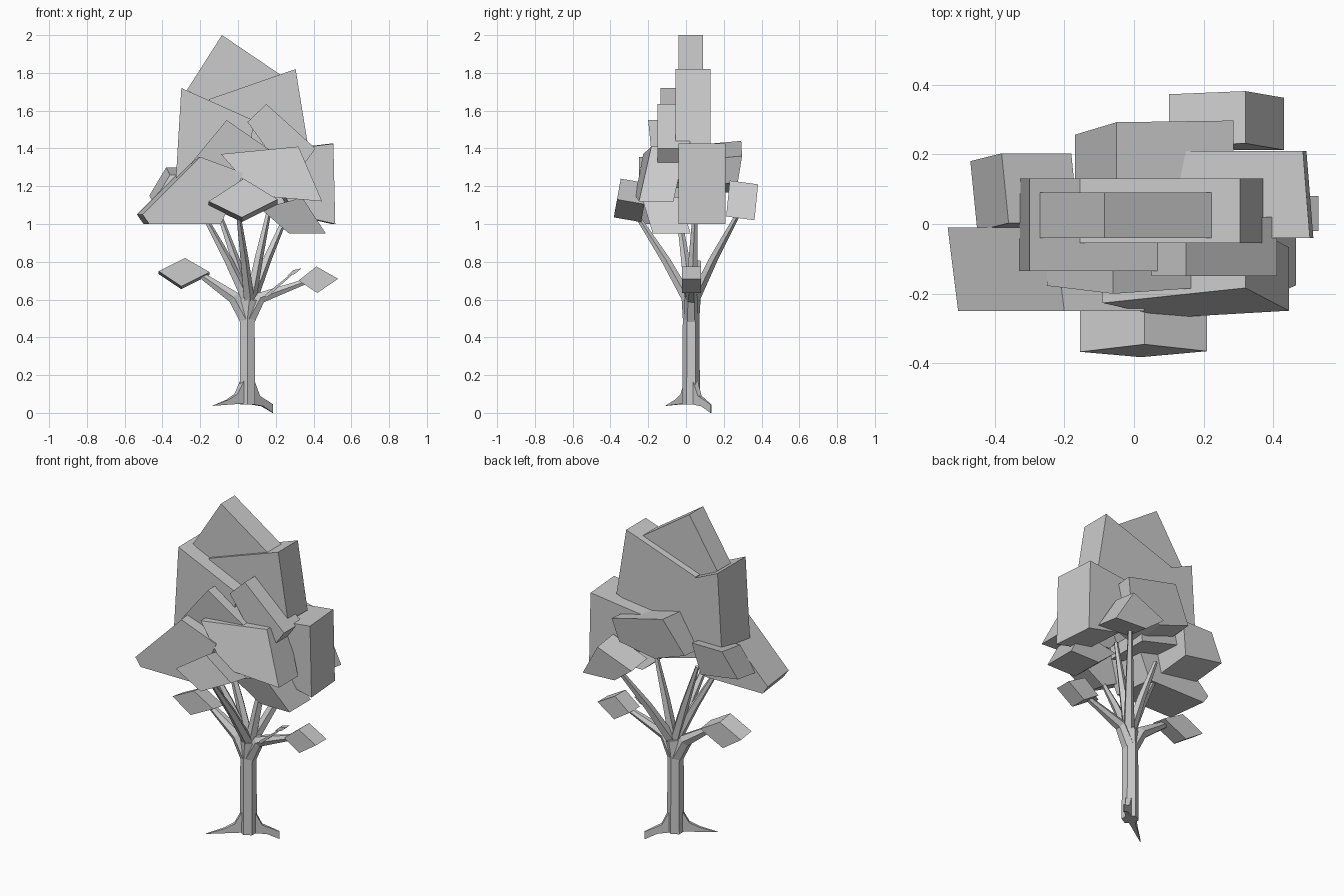
import bpy
import bmesh
import math
from mathutils import Vector

if "Cube" in bpy.data.objects:
    bpy.data.objects.remove(bpy.data.objects["Cube"])


def mesh_object(name, verts, faces):
    me = bpy.data.meshes.new(name)
    me.from_pydata(verts, [], faces)
    ob = bpy.data.objects.new(name, me)
    bpy.context.collection.objects.link(ob)
    bm = bmesh.new()
    bm.from_mesh(me)
    bmesh.ops.recalc_face_normals(bm, faces=bm.faces)
    bm.to_mesh(me)
    bm.free()
    return ob


def prism_faces(n):
    return [list(range(n)), list(range(n, 2 * n))] + [
        (i, (i + 1) % n, n + (i + 1) % n, n + i) for i in range(n)]


def slab(name, profile, y0, y1, lean=0.0, yaw=0.0, shift=(0, 0)):
    """Extrude an x-z profile from y0 to y1; lean and yaw tip it, shift moves the back face."""
    n = len(profile)
    xc = sum(p[0] for p in profile) / n
    zc = sum(p[1] for p in profile) / n
    off = [lean * (z - zc) + yaw * (x - xc) for x, z in profile]
    front = [(x, y0 + o, z) for (x, z), o in zip(profile, off)]
    back = [(x + shift[0], y1 + o, z + shift[1]) for (x, z), o in zip(profile, off)]
    return mesh_object(name, front + back, prism_faces(n))


def limb(name, path, radii, sides=6):
    """Tapered low-poly tube through the path points."""
    pts = [Vector(p) for p in path]
    verts, faces = [], []
    for i, (p, r) in enumerate(zip(pts, radii)):
        d = (pts[min(i + 1, len(pts) - 1)] - pts[max(i - 1, 0)]).normalized()
        u = d.cross(Vector((0, 1, 0))).normalized()
        v = d.cross(u)
        for k in range(sides):
            a = 2 * math.pi * (k + 0.5) / sides
            verts.append(p + r * (math.cos(a) * u + math.sin(a) * v))
    for i in range(len(pts) - 1):
        for k in range(sides):
            a, b = i * sides + k, i * sides + (k + 1) % sides
            faces.append((a, b, b + sides, a + sides))
    faces += [list(range(sides)), list(range(len(verts) - sides, len(verts)))]
    return mesh_object(name, verts, faces)


def root(name, direction, profile):
    """Thin fin: (distance, height) profile along a ground direction, tapering outwards."""
    d = Vector((*direction, 0)).normalized()
    side = d.cross(Vector((0, 0, 1)))
    reach = max(p[0] for p in profile)
    verts = []
    for s in (-1, 1):
        for r, z in profile:
            verts.append(Vector((.05, .027, z)) + d * r + side * s * (.02 - .017 * r / reach))
    return mesh_object(name, verts, prism_faces(len(profile)))


# Trunk
limb("trunk", [(.05, .027, .045), (.05, .027, .5), (.06, .027, .6)], [.047, .044, .05])

# Roots
root("root_left", (-.185, -.135), [(.03, .18), (.075, .1), (.13, .07), (.23, .037), (.03, .05)])
root("root_right", (.135, .105), [(.03, .18), (.075, .09), (.17, .045), (.17, 0), (.1, .035), (.03, .045)])

# Side branches
limb("branch_left", [(.05, .027, .48), (-.02, .027, .61), (-.21, .03, .74)], [.04, .038, .018])
limb("branch_right", [(.05, .027, .48), (.12, .027, .61), (.37, .03, .70)], [.04, .034, .015])
limb("twig_right", [(.15, .0, .62), (.28, -.01, .73)], [.012, .006], 4)

# Upright branches fanning into the crown
tips = [(-.19, -.04, 1.06), (-.11, .05, 1.08), (0, -.27, 1.06), (.17, .05, 1.1), (.27, .29, 1.08)]
for i, t in enumerate(tips):
    mid = Vector((.06, .027, .6)).lerp(Vector(t), .45)
    limb(f"upright_branch_{i + 1}", [(.06, .027, .57), mid, t], [.032, .024, .012], 5)

# Small leaf blocks on the side branches
slab("leaf_left", [(-.42, .75), (-.28, .82), (-.15, .745), (-.30, .67)], -.02, .08, shift=(0, -.015))
slab("leaf_right", [(.32, .70), (.415, .775), (.53, .71), (.42, .635)], -.02, .08)
slab("leaf_twig", [(.26, .725), (.29, .755), (.335, .765), (.30, .735)], -.02, .01)

# Crown: upper blocks
slab("crown_top", [(-.27, 1.71), (-.085, 2.0), (.24, 1.78), (.06, 1.5)], -.04, .09)
slab("crown_upper_left", [(-.30, 1.72), (.08, 1.55), (.05, 1.12), (-.33, 1.22)], -.135, .13)
slab("crown_upper_right", [(-.155, 1.66), (.305, 1.82), (.37, 1.42), (-.02, 1.28)], -.055, .13)
slab("crown_front_ridge", [(.05, 1.54), (.15, 1.635), (.41, 1.40), (.28, 1.22)], -.15, .02)
slab("crown_right", [(.13, 1.38), (.505, 1.425), (.515, 1.0), (.3, 1.05)], -.04, .21, shift=(-.02, 0))

# Crown: middle blocks
slab("crown_front_left", [(-.06, 1.55), (.20, 1.37), (.02, 1.15), (-.25, 1.32)], -.18, .02, lean=-.1)
slab("crown_left", [(-.47, 1.0), (-.505, 1.05), (-.2, 1.355), (.03, 1.27), (-.09, 1.0)], -.25, -.01,
     shift=(-.03, 0))
slab("crown_back_left", [(-.45, 1.11), (-.36, 1.26), (-.16, 1.26), (-.2, 1.07)], -.01, .19,
     lean=.15, shift=(-.02, .04))
slab("crown_back", [(-.17, 1.22), (-.05, 1.42), (.285, 1.34), (.25, 1.2), (.03, 1.15)], .05, .275,
     lean=.15, yaw=.05, shift=(0, .02))
slab("crown_front", [(-.09, 1.37), (.32, 1.41), (.445, 1.12), (.1, 1.15)], -.232, -.05,
     lean=.26, yaw=.08)

# Crown: lower blocks
slab("crown_low_front", [(-.155, 1.12), (.02, 1.035), (.21, 1.13), (.03, 1.24)], -.365, -.22,
     lean=.18, shift=(0, -.025))
slab("crown_low_right", [(.12, 1.08), (.27, .95), (.465, .95), (.34, 1.14)], -.2, .0, lean=-.3)
slab("crown_low_back", [(.10, 1.14), (.32, 1.23), (.43, 1.04), (.22, 1.05)], .22, .37,
     lean=.1, shift=(0, -.02))
